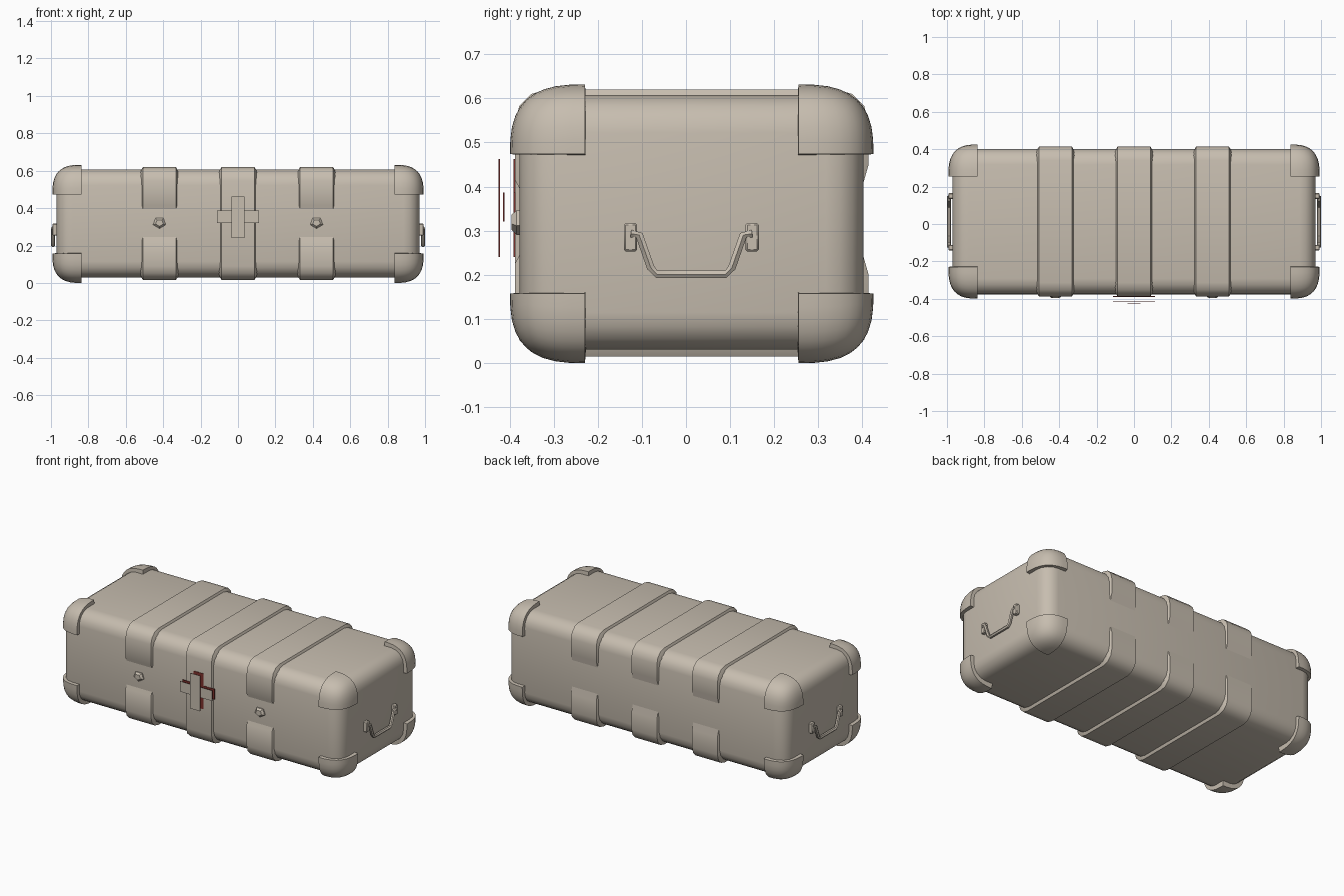
import bpy, bmesh, math
from mathutils import Vector

if "Cube" in bpy.data.objects:
    bpy.data.objects.remove(bpy.data.objects["Cube"])


def material(name, rgb):
    m = bpy.data.materials.new(name)
    m.diffuse_color = (*rgb, 1)
    m.use_nodes = True
    m.node_tree.nodes["Principled BSDF"].inputs["Base Color"].default_value = m.diffuse_color
    return m


TAN = material("tan plastic", (0.57, 0.51, 0.43))
RED = material("dark red", (0.20, 0.03, 0.025))
CY, CZ = 0.013, 0.317          # middle of the case


def finish(name, bm, mats=(TAN,), smooth=40):
    bmesh.ops.recalc_face_normals(bm, faces=bm.faces)
    me = bpy.data.meshes.new(name)
    bm.to_mesh(me)
    bm.free()
    ob = bpy.data.objects.new(name, me)
    bpy.context.collection.objects.link(ob)
    for m in mats:
        me.materials.append(m)
    if smooth:
        bpy.ops.object.select_all(action='DESELECT')
        ob.select_set(True)
        bpy.context.view_layer.objects.active = ob
        bpy.ops.object.shade_smooth_by_angle(angle=math.radians(smooth))
    return ob


def box(name, lo, hi, bevel=0, seg=1, mats=(TAN,), smooth=40):
    bm = bmesh.new()
    bmesh.ops.create_cube(bm, size=1)
    for v in bm.verts:
        v.co = Vector([lo[i] + (v.co[i] + 0.5) * (hi[i] - lo[i]) for i in range(3)])
    if bevel:
        bmesh.ops.bevel(bm, geom=list(bm.edges), offset=bevel, segments=seg,
                        profile=0.5, affect='EDGES')
    return finish(name, bm, mats, smooth)


# Main shell
box("case_body", (-0.97, -0.377, 0.03), (0.97, 0.402, 0.607), 0.085, 4)


# Ribs wrapping the shell, fading out in the middle of the front and back
def rib(name, cx, dip_front):
    y0, y1, z0, z1, r = -0.388, 0.414, 0.015, 0.620, 0.075

    def section(d):
        pts = []
        for sy, sz, a0 in ((1, 1, 0), (-1, 1, 90), (-1, -1, 180), (1, -1, 270)):
            ox = y1 - r if sy > 0 else y0 + r
            oz = z1 - r if sz > 0 else z0 + r
            for k in range(4):
                a = math.radians(a0 + 30 * k)
                pts.append((ox + (r - d) * math.cos(a), oz + (r - d) * math.sin(a)))
            if sy < 0 and sz > 0 and dip_front:       # latch recess
                f = y0 + d
                pts += [(f, 0.415), (f + 0.022, 0.375), (f + 0.022, 0.265), (f, 0.225)]
        b = y1 - d                                     # faded back
        pts += [(b, 0.2), (b - 0.02, 0.27), (b - 0.02, 0.38), (b, 0.45)]
        return pts

    bm = bmesh.new()
    rings = []
    for dx, d in ((-0.108, 0.035), (-0.088, 0), (0.088, 0), (0.108, 0.035)):
        rings.append([bm.verts.new((cx + dx, y, z)) for y, z in section(d)])
    n = len(rings[0])
    for a, b in zip(rings, rings[1:]):
        for i in range(n):
            j = (i + 1) % n
            bm.faces.new((a[i], a[j], b[j], b[i]))
    bm.faces.new(rings[0])
    bm.faces.new(rings[-1])
    finish(name, bm)


rib("rib_left", -0.42, True)
rib("rib_middle", 0, False)
rib("rib_right", 0.42, True)


# Rounded corner guards: an octant of a soft cube with a closed inner side
def corner(name, sx, sy, sz):
    bm = bmesh.new()
    n, k = 5, 2.8
    size = (0.155, 0.17, 0.158)
    inner = (0.838, 0.242, 0.158)
    sign = (sx, sy, sz)
    mid = (0, CY, 0.3155)

    def put(p):
        return bm.verts.new([mid[i] + sign[i] * (inner[i] + size[i] * p[i]) for i in range(3)])

    for ax in range(3):
        def pt(u, v):
            q = [0, 0, 0]
            q[ax], q[(ax + 1) % 3], q[(ax + 2) % 3] = 1, u, v
            s = sum(c ** k for c in q) ** (1 / k)
            return [c / s for c in q]
        g = [[put(pt(i / n, j / n)) for j in range(n + 1)] for i in range(n + 1)]
        for i in range(n):
            for j in range(n):
                bm.faces.new((g[i][j], g[i + 1][j], g[i + 1][j + 1], g[i][j + 1]))
    bmesh.ops.remove_doubles(bm, verts=bm.verts, dist=1e-5)
    # lip turning in to the shell
    rim = [e for e in bm.edges if e.is_boundary]
    ext = bmesh.ops.extrude_edge_only(bm, edges=rim)
    c = Vector([mid[i] + sign[i] * (inner[i] - 0.012) for i in range(3)])
    for v in ext["geom"]:
        if isinstance(v, bmesh.types.BMVert):
            v.co = c + (v.co - c) * 0.76
    finish(name, bm, smooth=50)


for sx in (-1, 1):
    for sy in (-1, 1):
        for sz in (-1, 1):
            corner("corner_guard", sx, sy, sz)

# Pentagonal latch knobs
for x in (-0.42, 0.42):
    bm = bmesh.new()
    rings = []
    for r, y in ((0.036, -0.36), (0.036, -0.384), (0.022, -0.396)):
        rings.append([bm.verts.new((x + r * math.sin(t * math.tau / 5 + math.pi), y,
                                    0.321 + r * 0.85 * math.cos(t * math.tau / 5 + math.pi)))
                      for t in range(5)])
    for a, b in zip(rings, rings[1:]):
        for i in range(5):
            bm.faces.new((a[i], a[(i + 1) % 5], b[(i + 1) % 5], b[i]))
    bm.faces.new(rings[-1])
    bm.faces.new(rings[0])
    finish("latch_knob", bm, smooth=30)

# Carrying handles: two brackets and a bent bar on each end
for s in (-1, 1):
    for y in (-0.126, 0.15):
        xs = sorted((s * 0.96, s * 0.992))
        box("handle_bracket", (xs[0], y - 0.015, 0.253), (xs[1], y + 0.015, 0.317), 0.004)
    bm = bmesh.new()
    path = [(-0.125, 0.293), (-0.106, 0.29), (-0.08, 0.216), (-0.066, 0.201),
            (0.09, 0.201), (0.104, 0.216), (0.13, 0.29), (0.15, 0.293)]
    rings = []
    for i, p in enumerate(path):
        a, b = path[max(i - 1, 0)], path[min(i + 1, len(path) - 1)]
        t = Vector((b[0] - a[0], b[1] - a[1])).normalized()
        rings.append([bm.verts.new((s * (0.989 + 0.011 * math.cos(w)),
                                    p[0] - t.y * 0.010 * math.sin(w),
                                    p[1] + t.x * 0.010 * math.sin(w)))
                      for w in [k * math.tau / 6 for k in range(6)]])
    for a, b in zip(rings, rings[1:]):
        for i in range(6):
            bm.faces.new((a[i], a[(i + 1) % 6], b[(i + 1) % 6], b[i]))
    bm.faces.new(rings[0])
    bm.faces.new(rings[-1])
    finish("handle_bar", bm, smooth=40)

# Raised cross plates: tan faces with red edges and backs
bars = (("cross_upright", 0.034, 0.24, 0.462, -0.425), ("cross_arm", 0.111, 0.321, 0.386, -0.415))
for name, hx, z0, z1, y in bars:
    ob = box(name, (-hx, y, z0), (hx, y + 0.003, z1), mats=(TAN, RED), smooth=0)
    for p in ob.data.polygons:
        p.material_index = 0 if p.normal.y < -0.5 else 1
    # red cross on the shell behind
    box(name + "_backing", (-hx, -0.391, z0), (hx, -0.386, z1), mats=(RED,), smooth=0)
